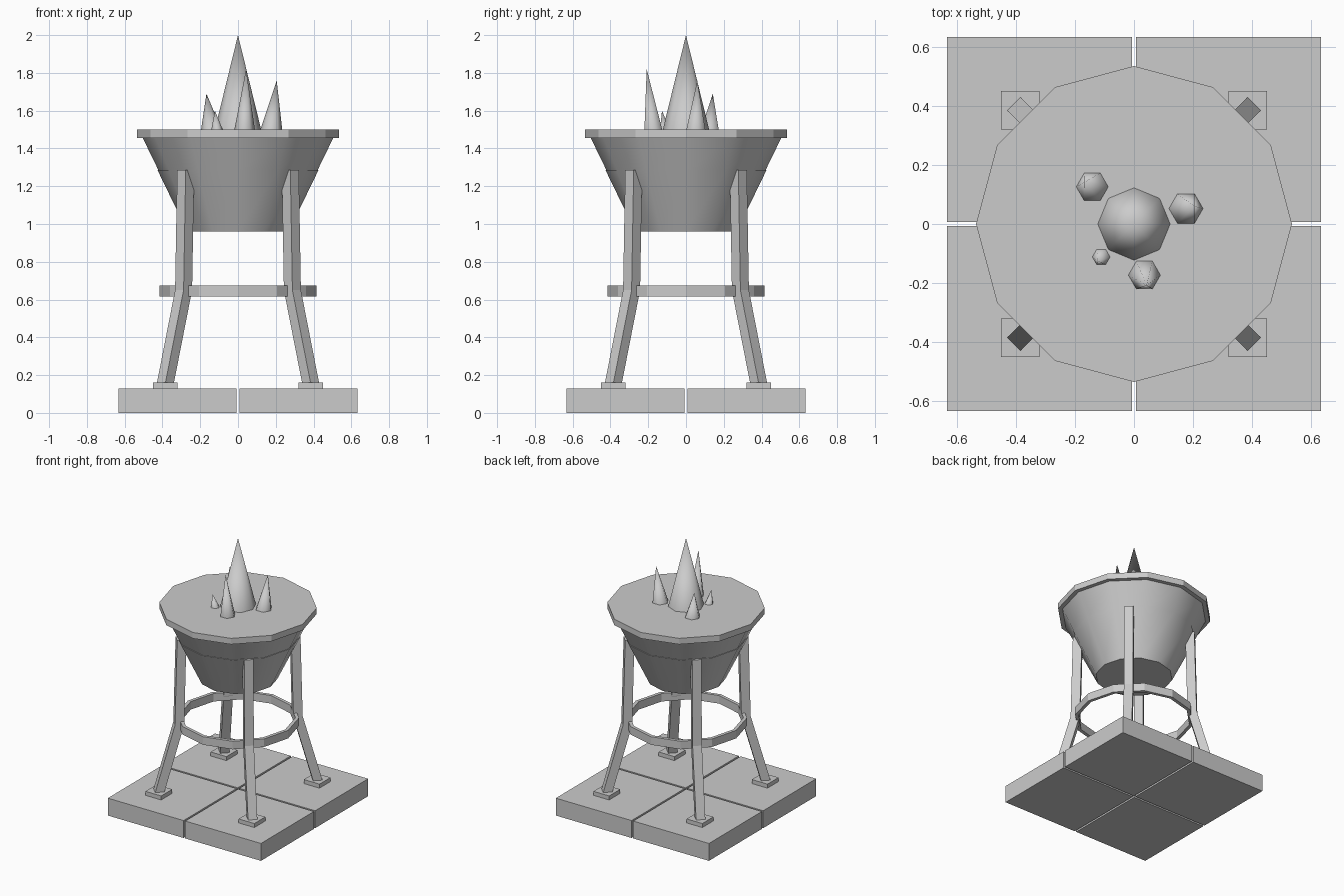
import bpy, bmesh, math
from math import cos, sin, pi, radians

cube = bpy.data.objects.get("Cube")
if cube:
    bpy.data.objects.remove(cube, do_unlink=True)

stone = bpy.data.materials.new("plain_grey")
stone.use_nodes = True
GREY = (0.6, 0.6, 0.6, 1)
stone.diffuse_color = GREY
stone.node_tree.nodes["Principled BSDF"].inputs["Base Color"].default_value = GREY
stone.node_tree.nodes["Principled BSDF"].inputs["Roughness"].default_value = 0.8


def finish(name, bm, smooth=None):
    bmesh.ops.recalc_face_normals(bm, faces=bm.faces)
    mesh = bpy.data.meshes.new(name)
    bm.to_mesh(mesh)
    bm.free()
    mesh.materials.append(stone)
    obj = bpy.data.objects.new(name, mesh)
    bpy.context.collection.objects.link(obj)
    if smooth:
        bpy.ops.object.select_all(action='DESELECT')
        obj.select_set(True)
        bpy.context.view_layer.objects.active = obj
        bpy.ops.object.shade_smooth_by_angle(angle=radians(smooth))
    return obj


def loft(name, sections, sides, closed=False, smooth=None):
    """Join polygon sections given as (x, y, z, radius)."""
    bm = bmesh.new()
    rings = [[bm.verts.new((x + r * cos(2 * pi * i / sides),
                            y + r * sin(2 * pi * i / sides), z))
              for i in range(sides)] for x, y, z, r in sections]
    pairs = list(zip(rings, rings[1:]))
    if closed:
        pairs.append((rings[-1], rings[0]))
    else:
        bm.faces.new(rings[0])
        bm.faces.new(rings[-1])
    for a, b in pairs:
        for i in range(sides):
            j = (i + 1) % sides
            bm.faces.new((a[i], a[j], b[j], b[i]))
    bmesh.ops.remove_doubles(bm, verts=bm.verts, dist=0.0005)
    return finish(name, bm, smooth)


def box(name, x, y, z, wide, high):
    bm = bmesh.new()
    bmesh.ops.create_cube(bm, size=1)
    bmesh.ops.scale(bm, vec=(wide, wide, high), verts=bm.verts)
    bmesh.ops.translate(bm, vec=(x, y, z + high / 2), verts=bm.verts)
    return finish(name, bm)


# Base tiles, foot plates and bent legs in each corner
for depth, sy in (("front", -1), ("back", 1)):
    for side, sx in (("right", -1), ("left", 1)):
        tag = f"{depth}_{side}"
        box("base_tile_" + tag, 0.32 * sx, 0.32 * sy, 0, 0.626, 0.13)
        box("foot_plate_" + tag, 0.385 * sx, 0.385 * sy, 0.13, 0.13, 0.03)
        path = ((0.385, 0.155), (0.288, 0.65), (0.277, 1.285))
        loft("leg_" + tag, [(d * sx, d * sy, z, 0.045) for d, z in path], 4)

# Brace ring around the legs
loft("brace_ring", [(0, 0, z, r) for z, r in
     ((0.615, 0.415), (0.675, 0.415), (0.675, 0.39), (0.615, 0.39))], 12, closed=True)

# Bowl in two tapered parts, with a flat rim lid
loft("lower_bowl", [(0, 0, 0.96, 0.268), (0, 0, 1.287, 0.427)], 12, smooth=29)
loft("upper_bowl", [(0, 0, 1.28, 0.419), (0, 0, 1.457, 0.505)], 12, smooth=29)
loft("bowl_rim", [(0, 0, 1.455, 0.535), (0, 0, 1.5, 0.535)], 12)

# Spikes: base x, base y, tip x, tip y, tip height, radius, sides
spikes = (("main", 0, 0, 0, 0, 2.0, 0.125, 8),
          ("left", 0.175, 0.052, 0.205, 0.06, 1.76, 0.06, 6),
          ("front", 0.035, -0.172, 0.043, -0.208, 1.82, 0.056, 6),
          ("back", -0.14, 0.125, -0.167, 0.142, 1.69, 0.057, 6),
          ("small", -0.11, -0.11, -0.122, -0.127, 1.6, 0.033, 6))
for name, x, y, tx, ty, top, r, sides in spikes:
    loft("spike_" + name, [(x, y, 1.49, r), (tx, ty, top, 0.0001)], sides, smooth=65)
